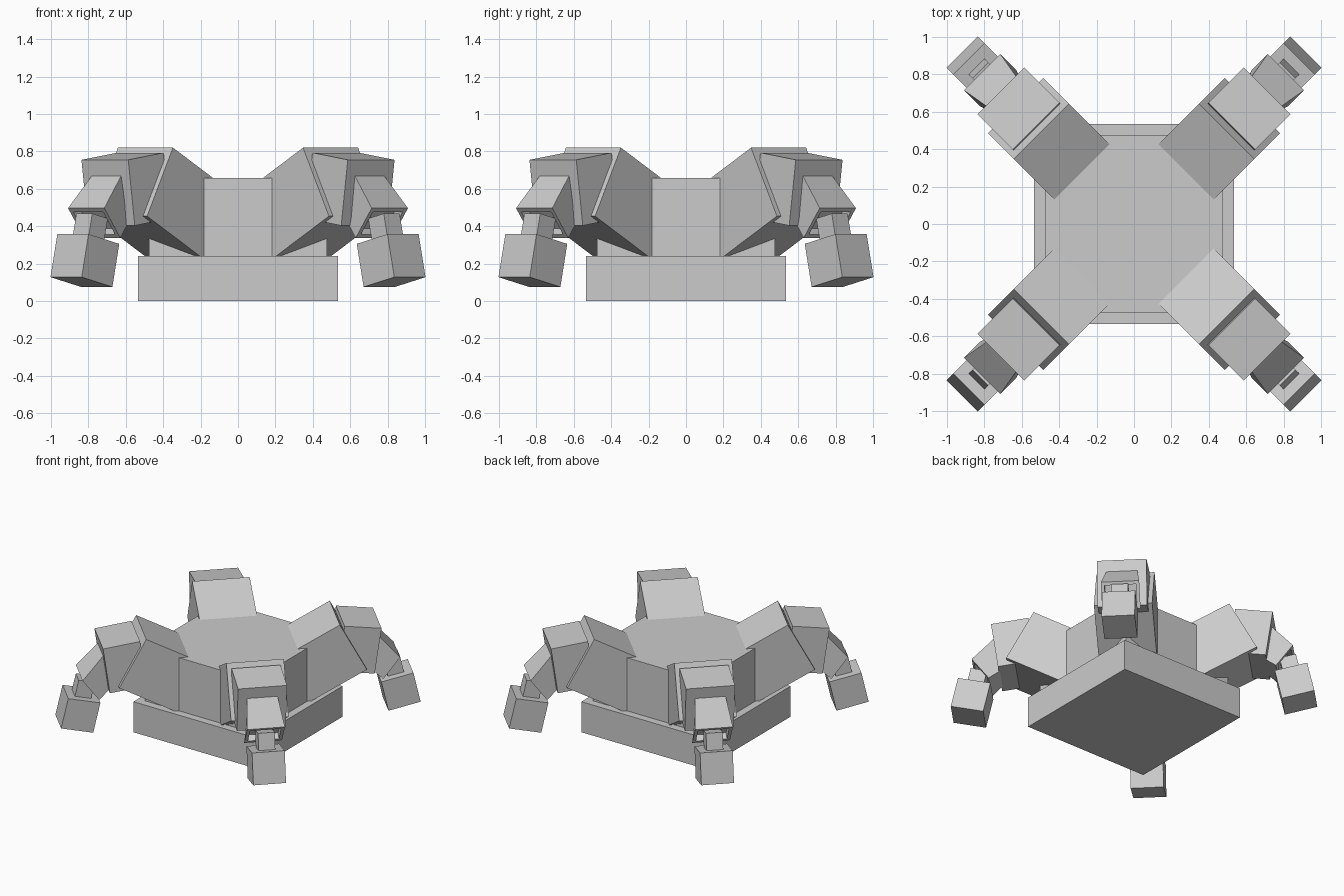
import bpy, bmesh
from math import radians
from mathutils import Vector, Matrix

cube = bpy.data.objects.get("Cube")
if cube:
    bpy.data.objects.remove(cube, do_unlink=True)

GREY = (0.6, 0.6, 0.6, 1)
grey = bpy.data.materials.new("plain_grey")
grey.use_nodes = True
grey.diffuse_color = GREY
grey.node_tree.nodes["Principled BSDF"].inputs["Base Color"].default_value = GREY


def finish(name, bm):
    bmesh.ops.recalc_face_normals(bm, faces=bm.faces)
    mesh = bpy.data.meshes.new(name)
    bm.to_mesh(mesh)
    bm.free()
    mesh.materials.append(grey)
    obj = bpy.data.objects.new(name, mesh)
    bpy.context.collection.objects.link(obj)
    return obj


def slab(name, half, low, high):
    bm = bmesh.new()
    bmesh.ops.create_cube(bm, size=1)
    for v in bm.verts:
        v.co = (v.co.x * 2 * half, v.co.y * 2 * half, low if v.co.z < 0 else high)
    return finish(name, bm)


def limb(name, start, end, angle, pocket=False):
    """Block between two end faces, each (upper point, lower point, half width)."""
    bm = bmesh.new()
    rings = []
    for (r0, z0), (r1, z1), w in (start, end):
        corners = ((r0, -w, z0), (r0, w, z0), (r1, w, z1), (r1, -w, z1))
        rings.append([bm.verts.new(c) for c in corners])
    a, b = rings
    bm.faces.new(a)
    cap = bm.faces.new(b)
    for i in range(4):
        j = (i + 1) % 4
        bm.faces.new((a[i], a[j], b[j], b[i]))
    bmesh.ops.recalc_face_normals(bm, faces=bm.faces)
    if pocket:
        bmesh.ops.inset_region(bm, faces=[cap], thickness=0.035)
        inward = -cap.normal * 0.05
        ext = bmesh.ops.extrude_discrete_faces(bm, faces=[cap])
        bmesh.ops.translate(bm, verts=ext["faces"][0].verts, vec=inward)
    bm.transform(Matrix.Rotation(radians(angle), 4, "Z"))
    return finish(name, bm)


def box_ends(corner, along, down, length, depth, half):
    """End faces of a straight block whose outer upper corner is given."""
    p, u, d = Vector(corner), Vector(along).normalized(), Vector(down).normalized()
    q = p - u * length
    return ((q, q + d * depth, half), (p, p + d * depth, half))


# Base and body
slab("base", 0.535, 0, 0.24)
slab("body", 0.475, 0.24, 0.657)

# Four identical arms on the diagonals
shoulder = box_ends((0.70, 0.82), (0.88, 0.47), (0.47, -0.88), 0.55, 0.415, 0.208)
upper_arm = box_ends((1.007, 0.755), (0.99, -0.14), (-0.14, -0.99), 0.27, 0.355, 0.177)
forearm = (((0.93, 0.742), (0.92, 0.43), 0.10), ((1.148, 0.497), (1.027, 0.337), 0.137))
hand = box_ends((1.248, 0.358), (0.976, 0.22), (0.22, -0.976), 0.238, 0.236, 0.118)
wrist = box_ends((1.162, 0.468), (0.976, 0.22), (0.22, -0.976), 0.12, 0.16, 0.06)

for side, angle in (("back_left", 45), ("back_right", 135),
                    ("front_right", 225), ("front_left", 315)):
    limb(side + "_shoulder", *shoulder, angle)
    limb(side + "_upper_arm", *upper_arm, angle)
    limb(side + "_forearm", *forearm, angle, pocket=True)
    limb(side + "_wrist", *wrist, angle)
    limb(side + "_hand", *hand, angle)
